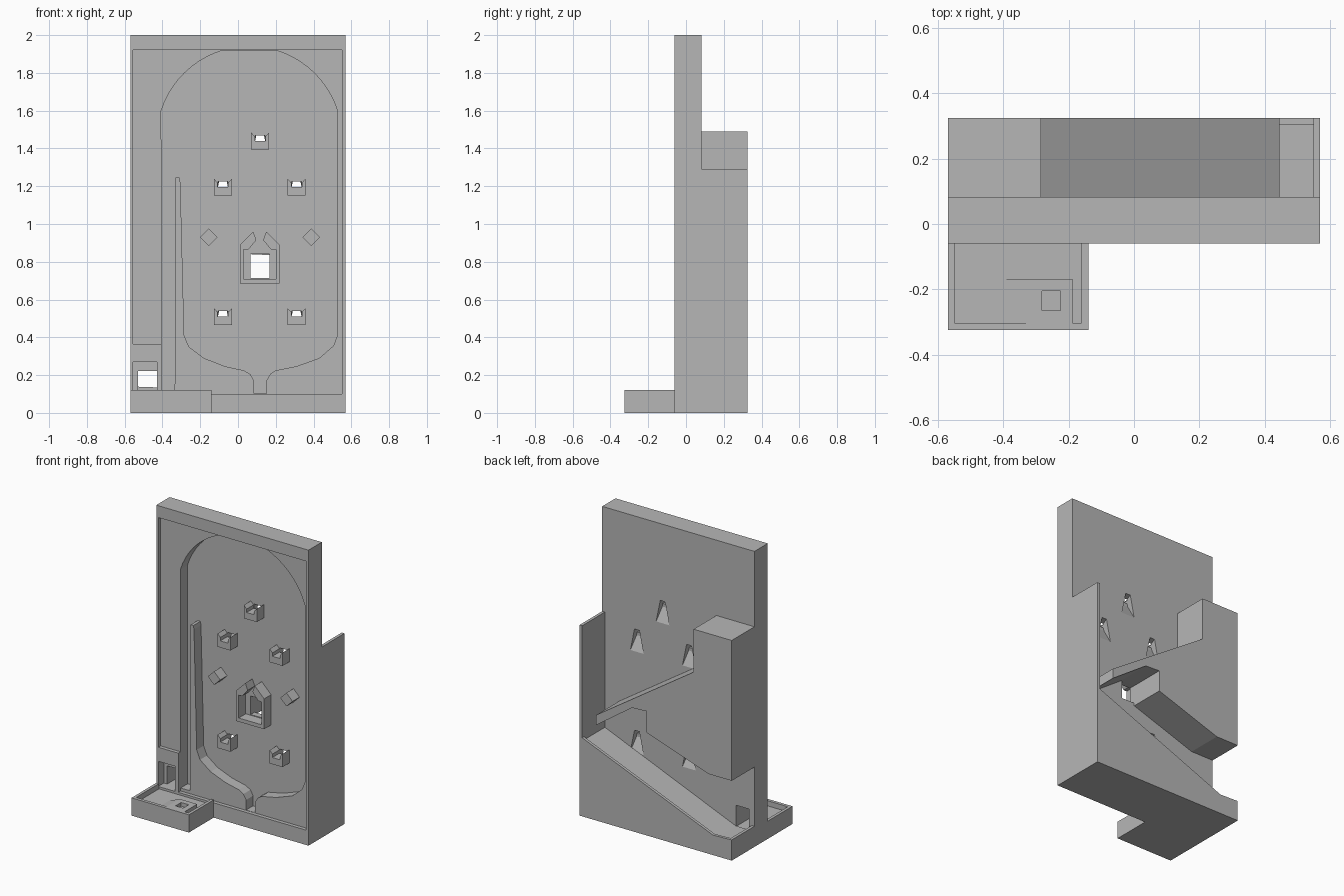
import bpy, bmesh, math

if "Cube" in bpy.data.objects:
    bpy.data.objects.remove(bpy.data.objects["Cube"])

grey = bpy.data.materials.new("plain grey")
grey.diffuse_color = (0.47, 0.47, 0.47, 1)
grey.use_nodes = True
grey.node_tree.nodes["Principled BSDF"].inputs["Base Color"].default_value = grey.diffuse_color


def loft(name, front, y0, back, y1):
    """Solid between two xz outlines with the same point count."""
    bm = bmesh.new()
    a = [bm.verts.new((x, y0, z)) for x, z in front]
    b = [bm.verts.new((x, y1, z)) for x, z in back]
    n = len(a)
    bm.faces.new(a)
    bm.faces.new(b[::-1])
    for i in range(n):
        j = (i + 1) % n
        bm.faces.new((a[j], a[i], b[i], b[j]))
    bmesh.ops.recalc_face_normals(bm, faces=bm.faces)
    me = bpy.data.meshes.new(name)
    bm.to_mesh(me)
    bm.free()
    me.materials.append(grey)
    ob = bpy.data.objects.new(name, me)
    bpy.context.collection.objects.link(ob)
    return ob


def prism(name, outline, y0, y1):
    return loft(name, outline, y0, outline, y1)


def rect(x0, x1, z0, z1):
    return [(x0, z0), (x1, z0), (x1, z1), (x0, z1)]


def box(name, x0, x1, y0, y1, z0, z1):
    return prism(name, rect(x0, x1, z0, z1), y0, y1)


def cut(target, cutter):
    """Subtract cutter from target, then drop the cutter."""
    mod = target.modifiers.new("cut", 'BOOLEAN')
    mod.operation = 'DIFFERENCE'
    mod.solver = 'EXACT'
    mod.object = cutter
    cutter.hide_render = True
    bpy.context.view_layer.objects.active = target
    bpy.ops.object.modifier_apply(modifier=mod.name)
    bpy.data.objects.remove(cutter)


FRONT, PANEL, FIELD, REAR, BACK = -0.06, -0.035, 0.04, 0.082, 0.325
W = 0.57

# main board with a shallow panel recess (leaves a plate around the exit window)
board = box("board", -W, W, FRONT, REAR, 0, 2)
cut(board, prism("panel_cutter", [(-.555, .365), (-.405, .365), (-.405, .1), (.55, .1),
                                  (.55, 1.92), (-.555, 1.92)], -.1, PANEL))

# playfield recess: launch lane, top arch, curved bottom with drain, lane wall
cx, cz, r = 0.06, 1.45, 0.49
a0, a1 = math.asin(0.15 / r), math.asin(0.469 / r)
field = [(-.405, .12)]
field += [(cx - r * math.cos(a0 + (a1 - a0) * i / 10), cz + r * math.sin(a0 + (a1 - a0) * i / 10))
          for i in range(11)]
field += [(cx + r * math.cos(a1 + (a0 - a1) * i / 10), cz + r * math.sin(a1 + (a0 - a1) * i / 10))
          for i in range(11)]
field += [(.526, .41), (.505, .355), (.43, .29), (.31, .247), (.2, .225), (.17, .205), (.15, .17),
          (.15, .102), (.085, .102), (.085, .17), (.065, .205), (.03, .225), (-.07, .247),
          (-.18, .29), (-.26, .35), (-.285, .41), (-.305, 1.22), (-.31, 1.245), (-.33, 1.245),
          (-.335, .12)]
cut(board, prism("field_cutter", field, -.1, FIELD))

# exit window above the tray
cut(board, box("window_cutter", -.555, -.43, -.1, .0, .1, .27))
cut(board, loft("exit_cutter", rect(-.53, -.43, .1, .22), -.01, rect(-.53, -.43, .1, .25), .1))

# catch cups, each with a chute that flares down through the board
for i, (x, z) in enumerate([(.117, 1.395), (-.08, 1.15), (.31, 1.15), (-.08, .465), (.31, .465)]):
    o, n = 0.048, 0.028
    prism(f"catch_cup_{i + 1}",
          [(x - o, z), (x + o, z), (x + o, z + .09), (x + n, z + .068), (x + n, z + .045),
           (x - n, z + .045), (x - n, z + .068), (x - o, z + .09)], PANEL, FIELD)
    cut(board, loft("chute_cutter",
                    [(x - n, z + .045), (x + n, z + .045), (x + n, z + .072), (x - n, z + .072)], .03,
                    [(x - .05, z - .07), (x + .05, z - .07), (x + .018, z + .085), (x - .018, z + .085)],
                    REAR + .002))

# centre pocket with two horns and a window
m = 0.115
half = [(.105, .685), (.105, .89), (.035, .96), (.018, .915), (.06, .865), (.085, .865), (.085, .71)]
outline = [(m + x, z) for x, z in half] + [(m - x, z) for x, z in reversed(half)]
prism("centre_pocket", outline, PANEL, FIELD)
cut(board, box("pocket_cutter", .067, .168, 0, .1, .715, .84))

# diamond pegs
for i, x in enumerate((-.155, .387)):
    d = 0.046
    prism(f"diamond_peg_{i + 1}", [(x - d, .93), (x, .93 - d), (x + d, .93), (x, .93 + d)], PANEL, FIELD)

# rear housing: tower on one side, sloped arm with an underside notch
prism("rear_housing", [(-W, 1.49), (-.285, 1.49), (-.285, 1.2), (.445, .714), (.445, .646),
                       (.176, .835), (.067, .84), (.067, .696), (-.4, .54), (-W, .54)], REAR, BACK)

# rear side wall
box("rear_side_wall", .55, W, REAR, BACK, 0, 1.29)

# return ramp with a low back wall and end lip
prism("return_ramp", [(-W, 0), (.55, 0), (.55, .51), (-.43, .105), (-W, .105)], REAR, .305)
prism("ramp_back_wall", [(-W, 0), (W, 0), (W, .54), (-.43, .135), (-W, .14)], .305, BACK)
box("ramp_end_lip", -W, -.55, REAR, .305, .1, .14)

# front tray: floor, rims, raised pad with a square pit
T0, T1, TF, H = -W, -.14, -.325, .12
box("tray_floor", T0, T1, TF, FRONT, 0, .085)
box("tray_left_rim", T0, -.55, TF, FRONT, .085, H)
box("tray_right_rim", -.16, T1, TF, FRONT, .085, H)
box("tray_front_rim", -.55, -.16, TF, -.303, .085, H)
pad = prism("tray_pad", [(-.4, .085), (-.188, .085), (-.188, H), (-.32, H)], -.303, -.168)
cut(pad, box("pit_cutter", -.282, -.225, -.265, -.205, .095, .2))
